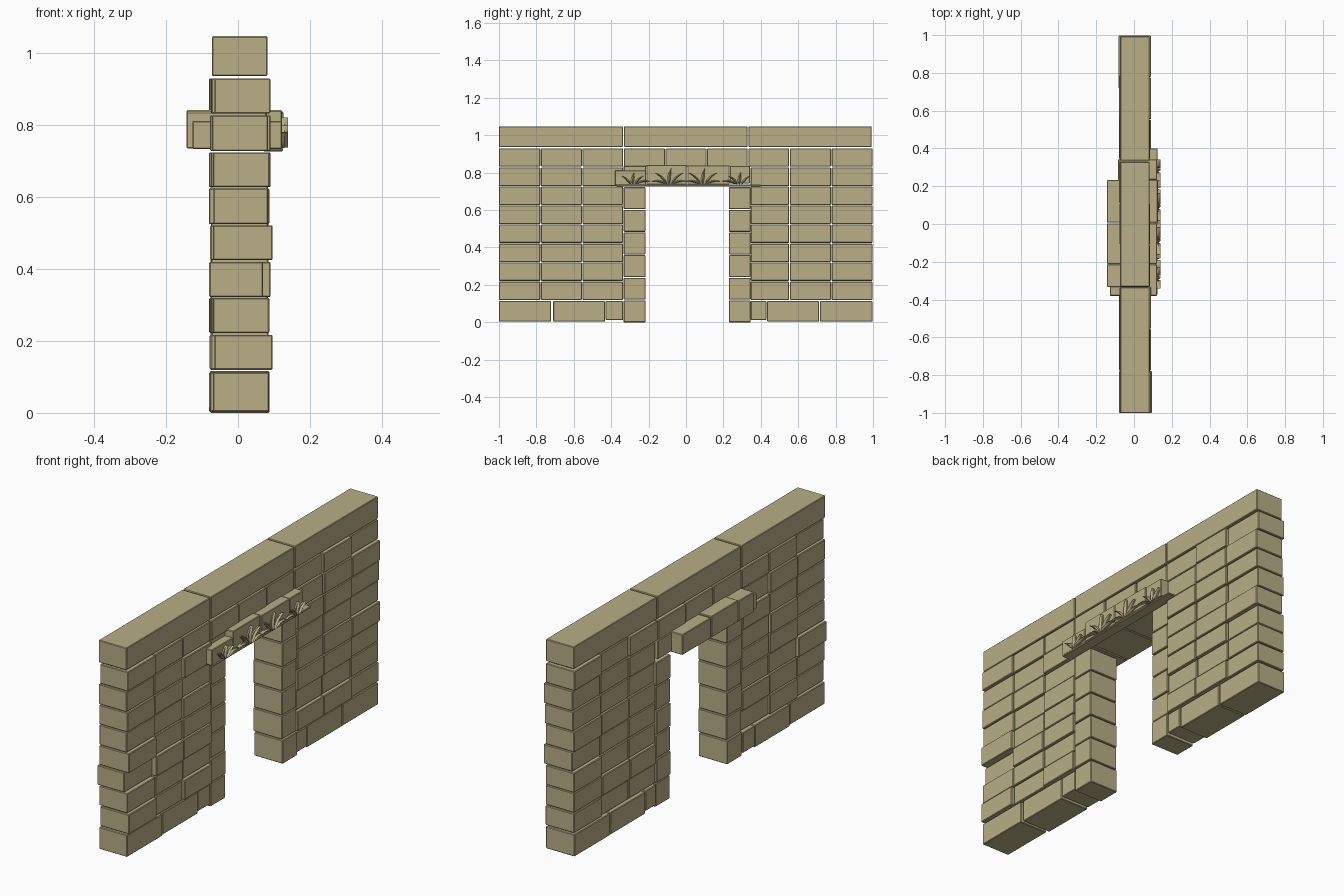
import bpy, bmesh, math, random

if "Cube" in bpy.data.objects:
    bpy.data.objects.remove(bpy.data.objects["Cube"])
random.seed(4)


def finish(name, bm):
    bmesh.ops.recalc_face_normals(bm, faces=bm.faces)
    me = bpy.data.meshes.new(name)
    bm.to_mesh(me)
    bm.free()
    me.materials.append(stone)
    ob = bpy.data.objects.new(name, me)
    bpy.context.collection.objects.link(ob)
    return ob


def block(name, x, y, z):
    bm = bmesh.new()
    bmesh.ops.create_cube(bm, size=1)
    for v in bm.verts:
        v.co = [r[0] if c < 0 else r[1] for c, r in zip(v.co, (x, y, z))]
    ob = finish(name, bm)
    bev = ob.modifiers.new("worn_edge", 'BEVEL')
    bev.width = 0.003
    bev.segments = 1
    return ob


def leaf(name, y, z, angle, length, width, bend):
    # Ridged pointed leaf following a bent midline, standing on the lintel face
    bm = bmesh.new()
    n = 7
    rows = []
    for i in range(n + 1):
        t = i / n
        a = angle + bend * t
        cy = y + length * t * math.sin(a)
        cz = z + length * t * math.cos(a)
        w = width * (0.12 + math.sin(math.pi * t ** 0.85)) * (1 - 0.3 * t)
        if i == n:
            w = 0.001
        dy, dz = math.cos(a) * w, -math.sin(a) * w
        pts = [(0.115, -1), (0.129, -1), (0.129, -0.55), (0.139, 0),
               (0.129, 0.55), (0.129, 1), (0.115, 1)]
        rows.append([bm.verts.new((x, cy + s * dy, cz + s * dz)) for x, s in pts])
    for a, b in zip(rows, rows[1:]):
        for k in range(7):
            bm.faces.new((a[k], a[(k + 1) % 7], b[(k + 1) % 7], b[k]))
    bm.faces.new(rows[0])
    bm.faces.new(rows[-1][::-1])
    finish(name, bm)


stone = bpy.data.materials.new("sandstone")
stone.diffuse_color = (0.48, 0.43, 0.24, 1)
stone.use_nodes = True
stone.node_tree.nodes["Principled BSDF"].inputs["Base Color"].default_value = stone.diffuse_color

# Coping stones
for y in ((-1, -0.337), (-0.331, 0.329), (0.335, 0.992)):
    block("coping_stone", (-0.073, 0.082), y, (0.937, 1.048))

# Wall courses: front and back offset of the end stones, then random for the rest
courses = [(0.003, 0.113, -0.07, 0.086), (0.12, 0.217, -0.065, 0.096),
           (0.222, 0.32, -0.07, 0.087), (0.322, 0.42, -0.08, 0.07),
           (0.425, 0.522, -0.07, 0.096), (0.525, 0.625, -0.068, 0.084),
           (0.628, 0.725, -0.07, 0.088), (0.728, 0.828, -0.072, 0.083),
           (0.833, 0.93, -0.065, 0.09)]
left = [(-1, -0.779), (-0.775, -0.557), (-0.553, -0.336)]
right = [(0.346, 0.551), (0.555, 0.775), (0.779, 0.998)]
for i, (z0, z1, x0, x1) in enumerate(courses):
    cols = left + right
    if i == 0:
        cols = [(-1, -0.722), (-0.71, -0.433), (-0.43, -0.336),
                (0.346, 0.43), (0.434, 0.711), (0.717, 0.998)]
    if i == 8:
        cols = left + [(-0.332, -0.113), (-0.109, 0.109), (0.113, 0.33),
                       (0.335, 0.551)] + right[1:]
    for y in cols:
        xs = (x0, x1)
        if y[0] > -0.99:
            s = random.uniform(-0.006, 0.009)
            xs = (-0.076 + s, 0.083 + s)
        lift = 0.009 if i == 0 and abs(y[0] + y[1]) < 0.8 else 0
        block("wall_stone", xs, y, (z0 + lift, z1))

# Door jambs
for y in ((-0.333, -0.216), (0.23, 0.344)):
    for k in range(6):
        s = random.uniform(-0.003, 0.003)
        block("jamb_stone", (-0.075 + s, 0.084 + s), y,
              (0.121 * k, 0.121 * k + 0.117))

# Lintel stones and end stones
block("lintel_stone", (-0.143, 0.122), (-0.211, 0.003), (0.736, 0.842))
block("lintel_stone", (-0.143, 0.126), (0.007, 0.232), (0.736, 0.838))
block("lintel_back_end", (-0.143, 0.08), (-0.333, -0.213), (0.736, 0.838))
block("lintel_end", (-0.127, 0.122), (-0.38, -0.214), (0.734, 0.812))
block("lintel_end", (-0.085, 0.122), (0.234, 0.342), (0.742, 0.836))

# Thin ledge under the carved face
block("lintel_ledge", (0.07, 0.125), (-0.375, 0.4), (0.727, 0.736))

# Carved leaf fans
for cy in (-0.285, -0.09, 0.09, 0.285):
    ends = abs(cy) > 0.2
    h = 0.062 if ends else 0.085
    inward = -math.copysign(1, cy)
    leaf("carved_leaf", cy, 0.738, -0.12, h, 0.016, 0.25)
    for s in (-1, 1):
        leaf("carved_leaf", cy + s * 0.012, 0.738, s * 0.45, h, 0.011, s * 0.35)
        if not (ends and s != inward):
            leaf("carved_leaf", cy + s * 0.02, 0.74, s * 0.95, 0.075, 0.01, s * 0.45)
